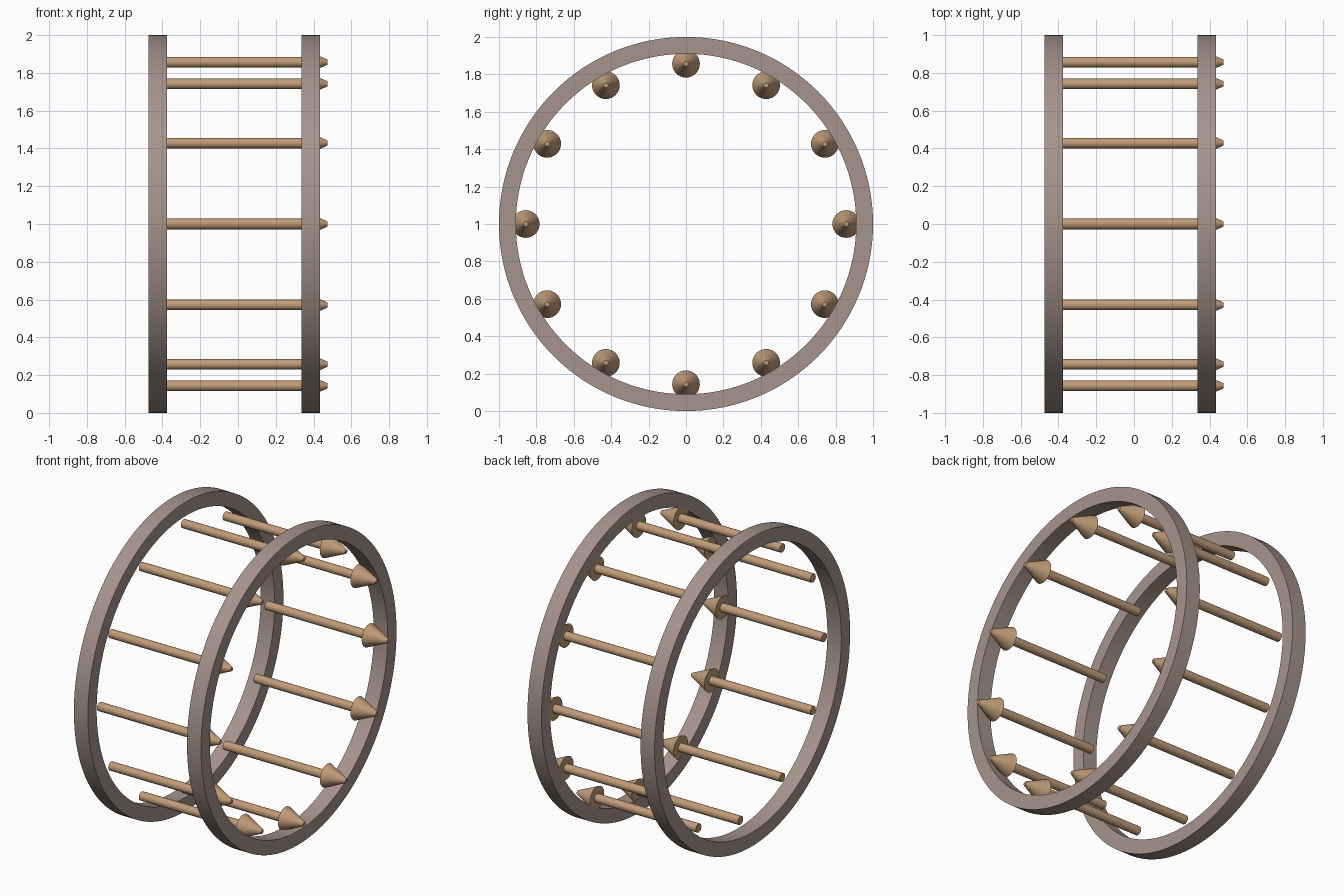
import bpy, bmesh, math
from mathutils import Matrix, Vector

if "Cube" in bpy.data.objects:
    bpy.data.objects.remove(bpy.data.objects["Cube"])


def material(name, rgb):
    m = bpy.data.materials.new(name)
    m.diffuse_color = (*rgb, 1)
    m.use_nodes = True
    m.node_tree.nodes["Principled BSDF"].inputs["Base Color"].default_value = m.diffuse_color
    return m


RING_MAT = material("taupe", (0.38, 0.295, 0.26))
ARROW_MAT = material("tan wood", (0.53, 0.33, 0.185))
CENTRE_Z = 1.0


def make_object(name, bm, mat):
    bmesh.ops.recalc_face_normals(bm, faces=bm.faces)
    mesh = bpy.data.meshes.new(name)
    bm.to_mesh(mesh)
    bm.free()
    mesh.materials.append(mat)
    obj = bpy.data.objects.new(name, mesh)
    bpy.context.collection.objects.link(obj)
    bpy.ops.object.select_all(action='DESELECT')
    obj.select_set(True)
    bpy.context.view_layer.objects.active = obj
    bpy.ops.object.shade_smooth_by_angle(angle=math.radians(35))
    return obj


def revolve(name, profile, closed, mat, segments, y=0.0, z=CENTRE_Z):
    """Spin an (x, radius) profile around an axis parallel to x."""
    bm = bmesh.new()
    verts = [bm.verts.new((x, 0, r)) for x, r in profile]
    edges = [bm.edges.new(p) for p in zip(verts, verts[1:])]
    if closed:
        edges.append(bm.edges.new((verts[-1], verts[0])))
    bmesh.ops.spin(bm, geom=verts + edges, cent=(0, 0, 0), axis=(1, 0, 0),
                   angle=2 * math.pi, steps=segments, use_duplicate=False)
    bmesh.ops.remove_doubles(bm, verts=bm.verts, dist=1e-4)
    bmesh.ops.translate(bm, verts=bm.verts, vec=(0, y, z))
    return make_object(name, bm, mat)


# Two flat hoops with a rectangular cross-section
for name, x0 in (("left_ring", -0.475), ("right_ring", 0.335)):
    x1 = x0 + 0.10
    revolve(name, [(x0, 0.91), (x0, 1.0), (x1, 1.0), (x1, 0.91)],
            True, RING_MAT, 128)

# Twelve arrows running across: shaft, flared head, blunt tip
arrow_profile = [(-0.39, 0), (-0.39, 0.028), (0.337, 0.028),
                 (0.337, 0.074), (0.475, 0.013), (0.475, 0)]
for i in range(12):
    a = i * math.pi / 6
    revolve(f"arrow_{i + 1}", arrow_profile, False, ARROW_MAT, 32,
            0.857 * math.cos(a), CENTRE_Z + 0.857 * math.sin(a))
